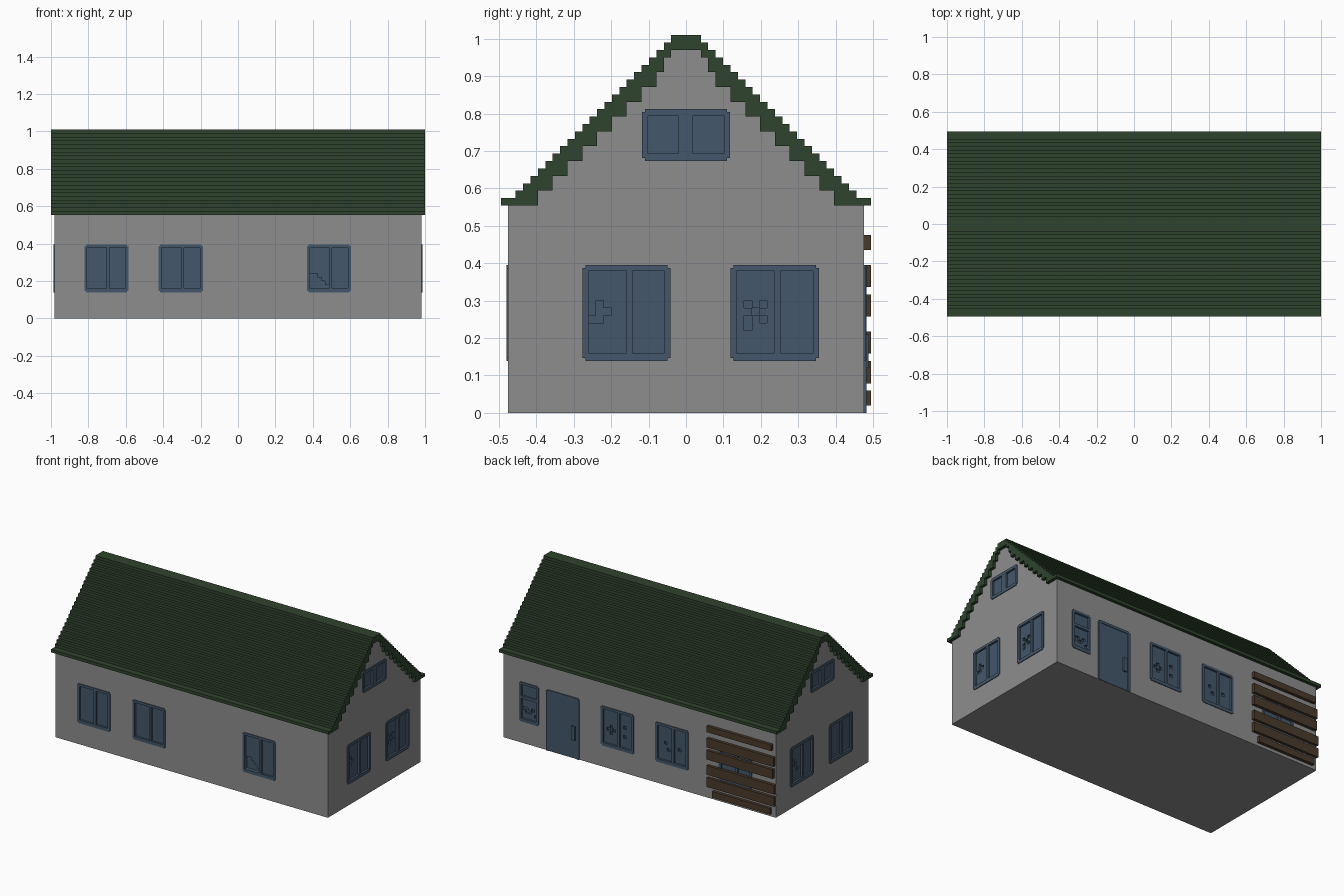
import bpy, bmesh, math
from mathutils import Matrix, Vector

if "Cube" in bpy.data.objects:
    bpy.data.objects.remove(bpy.data.objects["Cube"])

V = 2 / 101  # block size of the stepped style


def material(name, rgb):
    m = bpy.data.materials.new(name)
    m.diffuse_color = (*rgb, 1)
    m.use_nodes = True
    m.node_tree.nodes["Principled BSDF"].inputs["Base Color"].default_value = m.diffuse_color
    return m


GREY = material("grey wall", (0.27, 0.27, 0.27))
BLUE = material("dull blue", (0.058, 0.096, 0.145))
GREEN = material("dark green", (0.028, 0.056, 0.026))
BROWN = material("dark brown", (0.068, 0.043, 0.024))


def finish(name, bm, mat, matrix=None):
    if matrix:
        bm.transform(matrix)
    bmesh.ops.recalc_face_normals(bm, faces=bm.faces)
    me = bpy.data.meshes.new(name)
    bm.to_mesh(me)
    bm.free()
    me.materials.append(mat)
    ob = bpy.data.objects.new(name, me)
    bpy.context.collection.objects.link(ob)
    return ob


def add_box(bm, a, b):
    a, b = Vector(a), Vector(b)
    m = Matrix.Translation((a + b) / 2) @ Matrix.Diagonal((*(b - a), 1))
    bmesh.ops.create_cube(bm, size=1, matrix=m)


def prism(name, pts, half, mat):
    # extrude a (y, z) outline along x
    clean = [p for i, p in enumerate(pts) if p != pts[i - 1]]
    bm = bmesh.new()
    f = bm.faces.new([bm.verts.new((-half, y * V, z * V)) for y, z in clean])
    ext = bmesh.ops.extrude_face_region(bm, geom=[f])["geom"]
    vs = [g for g in ext if isinstance(g, bmesh.types.BMVert)]
    bmesh.ops.translate(bm, verts=vs, vec=(2 * half, 0, 0))
    return finish(name, bm, mat)


# stepped roof and the gable walls that fill it
outer, inner = [], []
for k in range(23):
    w = 25 if k == 0 else 24 - k
    outer += [(w, 28 + k), (w, 29 + k)]
for k in range(21):
    w = max(20 - 2 * (k // 2), 3 if k < 20 else 2)
    inner += [(w, 28 + k), (w, 29 + k)]


def flip(pts):
    return [(-y, z) for y, z in reversed(pts)]


prism("roof", outer + flip(outer) + flip(inner)[::-1] + inner[::-1], 1.0, GREEN)
walls = prism("walls", [(-24, 0), (24, 0), (24, 28)] + inner + flip(inner) + [(-24, 28)],
              49.5 * V, GREY)


# local frames of each side: u to the right, v up, n outward
def side(u, n):
    u, n = Vector(u), Vector(n)
    dist = 49.5 * V if abs(n.x) else 24 * V
    m = Matrix((u, (0, 0, 1), n)).transposed().to_4x4()
    return Matrix.Translation(n * dist) @ m


SIDES = {"front": side((1, 0, 0), (0, -1, 0)), "right": side((0, 1, 0), (1, 0, 0)),
         "back": side((-1, 0, 0), (0, 1, 0)), "left": side((0, -1, 0), (-1, 0, 0))}
cuts = bmesh.new()
OUT, GLASS, HOLE = 0.005, -0.008, -0.02
N = 0.008  # notch at frame corners
B = 0.016  # frame bar width


def window(name, where, uc, panes, w=0.236, z0=0.139, z1=0.396, broken=()):
    """panes: (u0, u1, v0, v1) from the lower left; broken: (pane, column, row)"""
    M = SIDES[where]
    u0, u1 = uc - w / 2, uc + w / 2
    # pocket in the wall
    c = bmesh.new()
    add_box(c, (u0 + N + .002, z0 + N + .002, -0.03), (u1 - N - .002, z1 - N - .002, 0.05))
    c.transform(M)
    tmp = bpy.data.meshes.new("tmp")
    c.to_mesh(tmp)
    c.free()
    cuts.from_mesh(tmp)
    bpy.data.meshes.remove(tmp)
    # frame bars with notched corners
    bm = bmesh.new()
    pu = sorted({(p[0], p[1]) for p in panes})
    pv = sorted({(p[2], p[3]) for p in panes})
    add_box(bm, (u0, z0 + N, -.025), (u0 + pu[0][0], z1 - N, OUT))
    add_box(bm, (u0 + pu[-1][1], z0 + N, -.025), (u1, z1 - N, OUT))
    add_box(bm, (u0 + N, z0, -.025), (u1 - N, z0 + pv[0][0], OUT))
    add_box(bm, (u0 + N, z0 + pv[-1][1], -.025), (u1 - N, z1, OUT))
    for a, b in zip(pu, pu[1:]):
        add_box(bm, (u0 + a[1], z0 + N, -.025), (u0 + b[0], z1 - N, OUT - .0005))
    for a, b in zip(pv, pv[1:]):
        add_box(bm, (u0 + N, z0 + a[1], -.025), (u1 - N, z0 + b[0], OUT - .0005))
    finish(name + "_frame", bm, BLUE, M)
    # glass grid, broken cells pushed inward
    bm = bmesh.new()
    for i, (a, b, c0, c1) in enumerate(panes):
        nx, ny = round((b - a) / V), round((c1 - c0) / V)
        nx, ny = max(nx, 1), max(ny, 1)
        bad = {(c, r) for p, c, r in broken if p == i}
        if not bad:
            nx = ny = 1
        vs = [[bm.verts.new((u0 + a + (b - a) * x / nx, z0 + c0 + (c1 - c0) * y / ny, GLASS))
               for x in range(nx + 1)] for y in range(ny + 1)]
        holes = []
        for y in range(ny):
            for x in range(nx):
                f = bm.faces.new((vs[y][x], vs[y][x + 1], vs[y + 1][x + 1], vs[y + 1][x]))
                if (x, y) in bad:
                    holes.append(f)
        if holes:
            g = bmesh.ops.extrude_face_region(bm, geom=holes)["geom"]
            bmesh.ops.translate(bm, verts=[e for e in g if isinstance(e, bmesh.types.BMVert)],
                                vec=(0, 0, HOLE - GLASS))
            left = [f for f in holes if f.is_valid]
            if left:
                bmesh.ops.delete(bm, geom=left, context='FACES')
    finish(name + "_glass", bm, BLUE, M)


TWO = [(B, 0.118, 0.021, 0.241), (0.134, 0.220, 0.021, 0.241)]
ATTIC = [(B, 0.098, 0.019, 0.12), (0.137, 0.220, 0.019, 0.12)]
TALL = [(B, 0.124, 0.021, 0.15), (B, 0.124, 0.168, 0.241)]

# front windows
window("front_window_1", "front", -0.704, TWO)
window("front_window_2", "front", -0.306, TWO)
window("front_window_3", "front", 0.486, TWO,
       broken=[(0, c, r) for r in range(4) for c in range(5 - r)])
# gable windows
window("right_window_1", "right", -0.159, TWO,
       broken=[(0, 0, 4), (0, 1, 4), (0, 1, 5), (0, 2, 5), (0, 1, 6)])
window("right_window_2", "right", 0.237, TWO,
       broken=[(0, 1, 6), (0, 3, 6), (0, 2, 5), (0, 1, 4), (0, 3, 4), (0, 1, 3)])
window("left_window_1", "left", -0.21, TWO,
       broken=[(0, 1, 4), (0, 2, 4), (0, 2, 5), (0, 1, 6), (0, 3, 3)])
window("left_window_2", "left", 0.19, TWO)
for s in ("right", "left"):
    window(s + "_attic_window", s, 0, ATTIC, z0=0.674, z1=0.812)
# back windows, the last one is boarded up
window("back_narrow_window", "back", -0.797, TALL, w=0.14,
       broken=[(0, 0, 3), (0, 1, 3), (0, 1, 2), (0, 2, 2), (0, 3, 3), (0, 4, 1)])
window("back_window_1", "back", -0.16, TWO,
       broken=[(0, 1, 4), (0, 2, 5), (0, 3, 4), (0, 2, 3), (1, 1, 3), (1, 1, 6)])
window("back_window_2", "back", 0.232, TWO, broken=[(0, 2, 5), (0, 3, 3), (1, 1, 4)])
window("boarded_window", "back", 0.69, TWO)

# cut the window pockets into the walls
cutter = finish("window_cutter", cuts, GREY)
cutter.hide_render = True
mod = walls.modifiers.new("openings", 'BOOLEAN')
mod.operation, mod.solver, mod.object = 'DIFFERENCE', 'EXACT', cutter
dg = bpy.context.evaluated_depsgraph_get()
cut_mesh = bpy.data.meshes.new_from_object(walls.evaluated_get(dg))
walls.modifiers.clear()
walls.data = cut_mesh
bpy.data.objects.remove(cutter)

# back door with jambs and handle
bm = bmesh.new()
d0, d1, top = -0.67, -0.433, 0.396
add_box(bm, (d0 + B, 0, -.01), (d1 - B, top - B, 0.003))
add_box(bm, (d0, 0, -.01), (d0 + B, top - N, 0.007))
add_box(bm, (d1 - B, 0, -.01), (d1, top - N, 0.007))
add_box(bm, (d0 + N, top - B, -.01), (d1 - N, top, 0.007))
finish("back_door", bm, BLUE, SIDES["back"])
bm = bmesh.new()
add_box(bm, (-0.487, 0.12, 0), (-0.46, 0.21, 0.013))
finish("door_handle", bm, BLUE, SIDES["back"])

# boards nailed over the last back window
boards = [(1, 3, .535, .95), (4, 7, .495, .98), (8, 11, .495, .98),
          (13, 16, .495, .97), (17, 20, .495, .975), (22, 24, .495, .96)]
for i, (a, b, u0, u1) in enumerate(boards):
    bm = bmesh.new()
    add_box(bm, (u0, a * V, 0.0), (u1, b * V, V))
    finish(f"board_{i + 1}", bm, BROWN, SIDES["back"])
